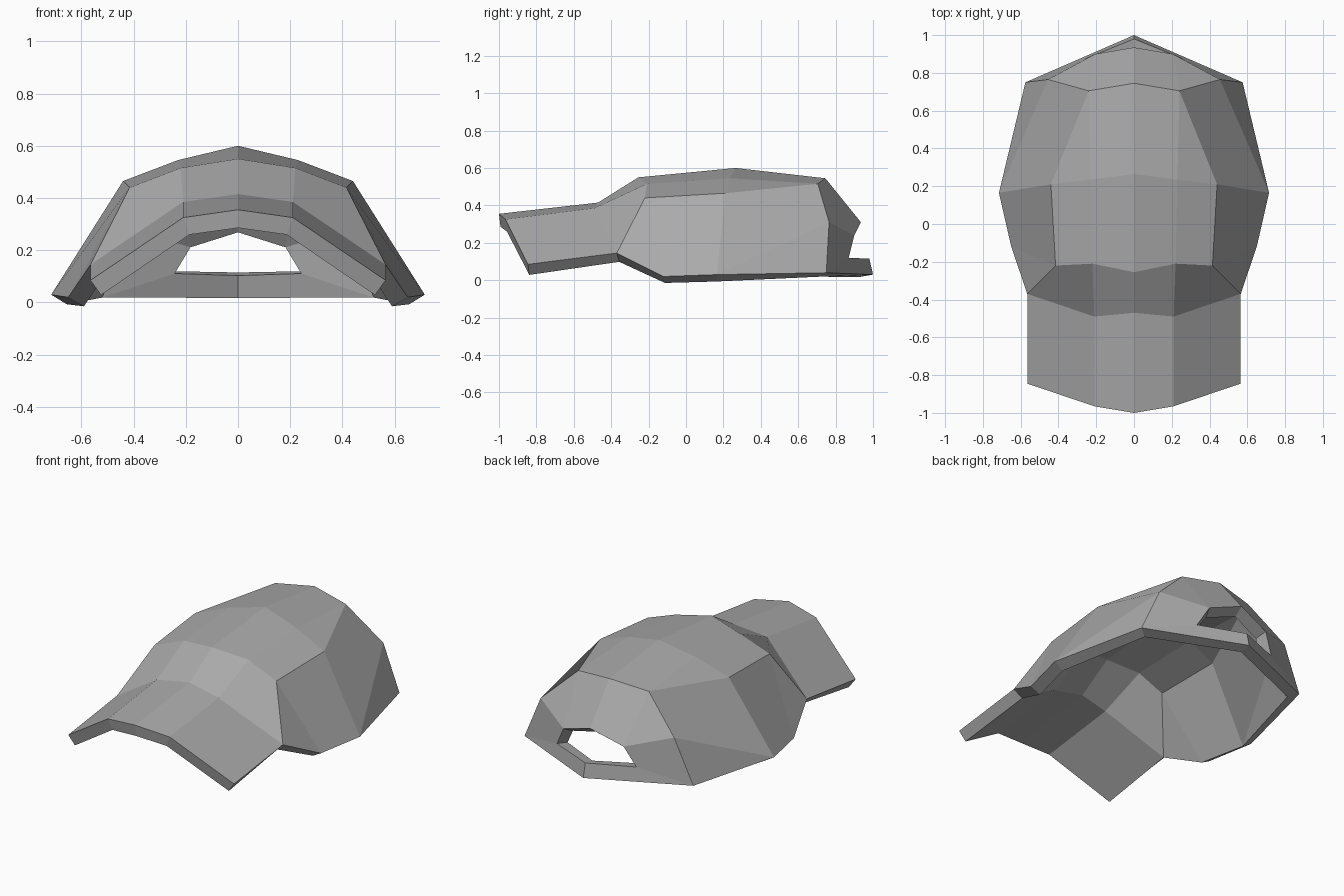
import bpy
import bmesh

cube = bpy.data.objects.get("Cube")
if cube:
    bpy.data.objects.remove(cube)

# One plain cloth colour
cloth = bpy.data.materials.new("grey_cloth")
cloth.use_nodes = True
grey = (0.4, 0.4, 0.4, 1)
cloth.diffuse_color = grey
cloth.node_tree.nodes["Principled BSDF"].inputs["Base Color"].default_value = grey

# Key points of the left half, from centre seam out to the rim
points = {
    # brim tip and the seam where the brim meets the crown
    "tip_mid": (0, -1, 0.355), "tip_side": (0.21, -0.965, 0.325),
    "tip_corner": (0.565, -0.845, 0.085),
    "seam_mid": (0, -0.47, 0.415), "seam_side": (0.21, -0.49, 0.385),
    "seam_rim": (0.565, -0.37, 0.145),
    # crown: front, top and rear arches
    "front_mid": (0, -0.255, 0.55), "front_side": (0.22, -0.21, 0.515),
    "front_shoulder": (0.415, -0.22, 0.44), "front_rim": (0.65, -0.12, 0.02),
    "top_mid": (0, 0.265, 0.6), "top_side": (0.23, 0.235, 0.545),
    "top_shoulder": (0.44, 0.21, 0.465), "top_rim": (0.715, 0.165, 0.03),
    "rear_mid": (0, 0.745, 0.545), "rear_side": (0.24, 0.705, 0.515),
    "rear_shoulder": (0.455, 0.765, 0.31), "rear_rim": (0.575, 0.75, 0.04),
    # rear opening and the strap under it
    "gap_mid": (0, 0.935, 0.31), "gap_side": (0.205, 0.9, 0.24),
    "gap_corner": (0.27, 0.87, 0.12),
    "strap_mid": (0, 0.98, 0.115), "strap_rim": (0, 1, 0.03),
}

panels = [
    # brim
    "tip_mid tip_side seam_side seam_mid",
    "tip_side tip_corner seam_rim seam_side",
    # front panels
    "seam_mid seam_side front_side front_mid",
    "seam_side seam_rim front_shoulder front_side",
    # crown top
    "front_mid front_side top_side top_mid",
    "front_side front_shoulder top_shoulder top_side",
    "top_mid top_side rear_side rear_mid",
    "top_side top_shoulder rear_side",
    # sides
    "front_shoulder seam_rim front_rim",
    "front_shoulder front_rim top_rim top_shoulder",
    "top_shoulder top_rim rear_shoulder rear_side",
    "top_rim rear_rim rear_shoulder",
    # back around the opening, and the strap
    "rear_mid rear_side gap_side gap_mid",
    "rear_side rear_shoulder gap_side",
    "rear_shoulder rear_rim gap_corner gap_side",
    "gap_corner rear_rim strap_rim strap_mid",
]

bm = bmesh.new()
verts = {name: bm.verts.new(co) for name, co in points.items()}
for panel in panels:
    bm.faces.new([verts[name] for name in panel.split()])
bmesh.ops.recalc_face_normals(bm, faces=bm.faces[:])
bm.faces.ensure_lookup_table()
if bm.faces[0].normal.z < 0:
    bmesh.ops.reverse_faces(bm, faces=bm.faces[:])

mesh = bpy.data.meshes.new("cap_shell")
bm.to_mesh(mesh)
bm.free()
mesh.materials.append(cloth)
cap = bpy.data.objects.new("cap_shell", mesh)
bpy.context.collection.objects.link(cap)

# Right half, then cloth thickness towards the inside
mirror = cap.modifiers.new("right_half", 'MIRROR')
mirror.use_clip = True
thick = cap.modifiers.new("thickness", 'SOLIDIFY')
thick.thickness = 0.07
thick.offset = -1
